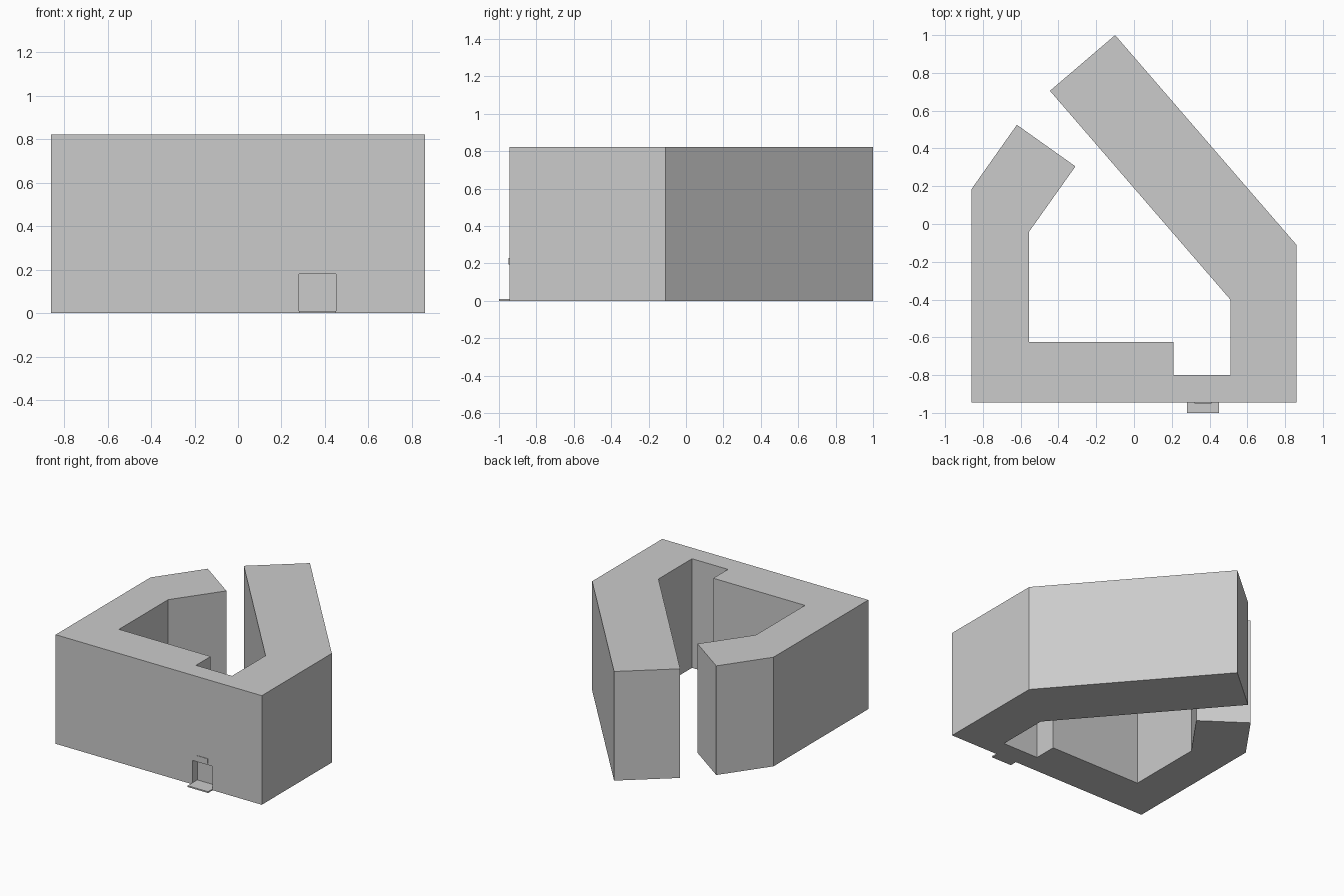
import bpy, bmesh

if "Cube" in bpy.data.objects:
    bpy.data.objects.remove(bpy.data.objects["Cube"])

HEIGHT = 0.823
FRONT = -0.945


def prism(name, outline, z0, z1):
    """Extrude a flat outline from z0 up to z1."""
    bm = bmesh.new()
    base = bm.faces.new([bm.verts.new((x, y, z0)) for x, y in outline])
    top = bmesh.ops.extrude_face_region(bm, geom=[base], use_keep_orig=True)["geom"]
    bmesh.ops.translate(bm, vec=(0, 0, z1 - z0),
                        verts=[v for v in top if isinstance(v, bmesh.types.BMVert)])
    bmesh.ops.recalc_face_normals(bm, faces=bm.faces)
    mesh = bpy.data.meshes.new(name)
    bm.to_mesh(mesh)
    bm.free()
    obj = bpy.data.objects.new(name, mesh)
    bpy.context.collection.objects.link(obj)
    return obj


def box(name, x0, x1, y0, y1, z0, z1):
    return prism(name, [(x0, y0), (x1, y0), (x1, y1), (x0, y1)], z0, z1)


# Building wrapped around an open courtyard
building = prism("building", [
    (-0.86, FRONT), (0.86, FRONT), (0.86, -0.11), (-0.10, 1.0),
    (-0.445, 0.705), (0.51, -0.40), (0.51, -0.80), (0.21, -0.80),
    (0.21, -0.625), (-0.555, -0.625), (-0.555, -0.04), (-0.31, 0.305),
    (-0.62, 0.525), (-0.86, 0.185)], 0, HEIGHT)

# Entrance recess cut into the front wall
cutter = box("entrance_cutter", 0.28, 0.45, FRONT - 0.1, FRONT + 0.06, 0.01, 0.18)
cutter.hide_render = True
cutter.hide_viewport = True
cutter.display_type = 'WIRE'
cut = building.modifiers.new("entrance_recess", 'BOOLEAN')
cut.operation = 'DIFFERENCE'
cut.solver = 'EXACT'
cut.object = cutter

# Doorstep slab and plain plaque over the entrance
box("doorstep", 0.28, 0.45, -1.0, FRONT, 0, 0.01)
box("plaque", 0.32, 0.41, FRONT - 0.004, FRONT, 0.193, 0.228)
